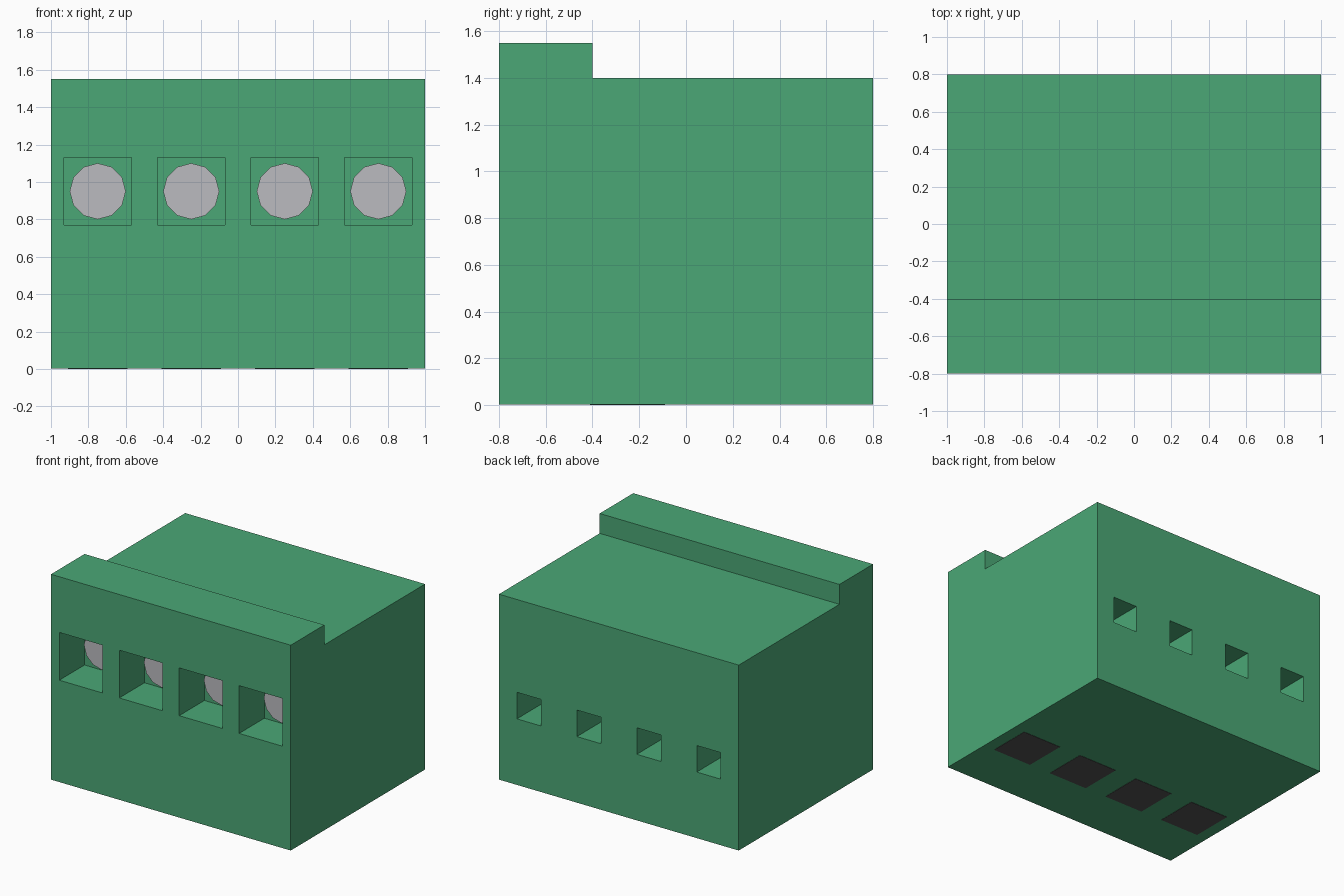
import bpy
import bmesh
from math import pi
from mathutils import Matrix

cube = bpy.data.objects.get("Cube")
if cube:
    bpy.data.objects.remove(cube, do_unlink=True)


def material(name, r, g, b):
    mat = bpy.data.materials.new(name)
    mat.use_nodes = True
    mat.diffuse_color = (r, g, b, 1)
    mat.node_tree.nodes["Principled BSDF"].inputs["Base Color"].default_value = (r, g, b, 1)
    return mat


green = material("green plastic", 0.07, 0.39, 0.18)
steel = material("light grey metal", 0.5, 0.5, 0.53)
dark = material("dark contact", 0.085, 0.085, 0.085)


def make_object(name, bm, mat=None):
    bmesh.ops.recalc_face_normals(bm, faces=bm.faces[:])
    mesh = bpy.data.meshes.new(name)
    bm.to_mesh(mesh)
    bm.free()
    if mat:
        mesh.materials.append(mat)
    obj = bpy.data.objects.new(name, mesh)
    bpy.context.collection.objects.link(obj)
    return obj


def add_box(bm, center, size):
    bmesh.ops.create_cube(bm, size=1, matrix=Matrix.Translation(center) @ Matrix.Diagonal((*size, 1)))


pole_x = [-0.75, -0.25, 0.25, 0.75]

# Housing: stepped side profile extruded across the width
floor = 0.002
profile = [(-0.8, floor), (0.8, floor), (0.8, 1.4), (-0.4, 1.4), (-0.4, 1.55), (-0.8, 1.55)]
bm = bmesh.new()
side = bm.faces.new([bm.verts.new((-1, y, z)) for y, z in profile])
extruded = bmesh.ops.extrude_face_region(bm, geom=[side])["geom"]
bmesh.ops.translate(bm, vec=(2, 0, 0), verts=[v for v in extruded if isinstance(v, bmesh.types.BMVert)])
housing = make_object("housing", bm, green)

# Cutter: large wire openings in front, small pin openings at the back
bm = bmesh.new()
for x in pole_x:
    add_box(bm, (x, -0.8, 0.95), (0.36, 0.6, 0.36))
    add_box(bm, (x, 0.8, 0.6), (0.2, 0.8, 0.2))
cutter = make_object("opening_cutter", bm)
cutter.hide_render = True

cut = housing.modifiers.new("openings", 'BOOLEAN')
cut.operation = 'DIFFERENCE'
cut.solver = 'EXACT'
cut.object = cutter
bpy.context.view_layer.objects.active = housing
bpy.ops.object.modifier_apply(modifier=cut.name)
bpy.data.objects.remove(cutter, do_unlink=True)

for number, x in enumerate(pole_x, 1):
    # Round clamp standing on the end wall of each front opening
    bm = bmesh.new()
    bmesh.ops.create_cone(bm, cap_ends=True, segments=12, radius1=0.15, radius2=0.15, depth=0.1,
                          matrix=Matrix.Translation((x, -0.5, 0.95)) @ Matrix.Rotation(pi / 2, 4, 'X'))
    make_object(f"clamp_disc_{number}", bm, steel)

    # Flat contact pad under the housing
    bm = bmesh.new()
    add_box(bm, (x, -0.25, 0.002), (0.32, 0.32, 0.004))
    make_object(f"contact_pad_{number}", bm, dark)
